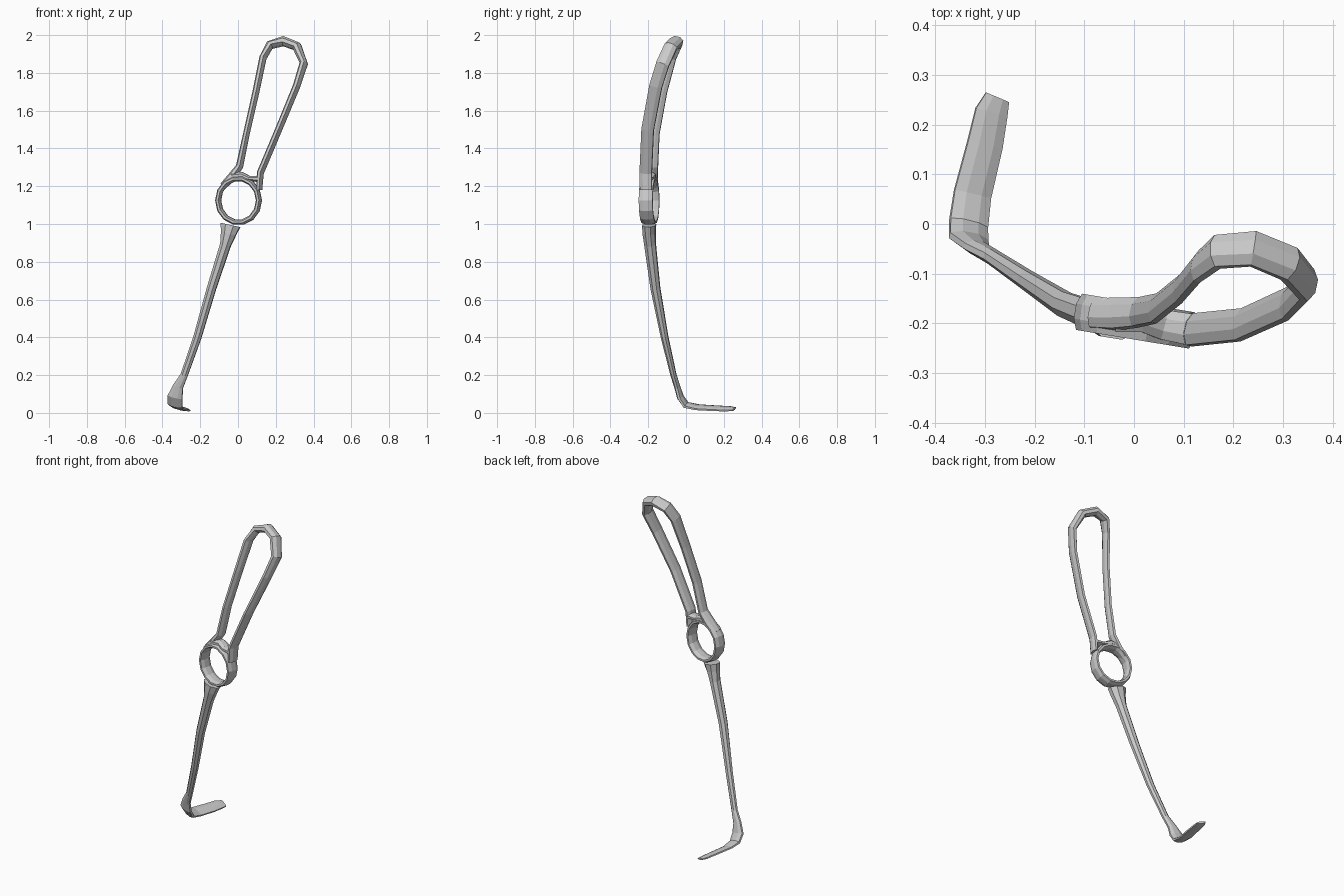
import bpy, bmesh, math
from mathutils import Vector

SIDES = 8


def sweep(name, path, ref, closed=False):
    """Sweep an octagon along (x, y, z, half size along ref, half size across)."""
    bm = bmesh.new()
    pts = [Vector(p[:3]) for p in path]
    n = len(pts)
    rings = []
    for i, p in enumerate(pts):
        if closed:
            t = pts[(i + 1) % n] - pts[i - 1]
        else:
            t = pts[min(i + 1, n - 1)] - pts[max(i - 1, 0)]
        t.normalize()
        u = Vector(ref)
        u = (u - t * u.dot(t)).normalized()
        v = t.cross(u)
        k = 1 / math.cos(math.pi / SIDES)
        ring = []
        for j in range(SIDES):
            a = 2 * math.pi * (j + 0.5) / SIDES
            ring.append(bm.verts.new(p + u * path[i][3] * k * math.cos(a)
                                     + v * path[i][4] * k * math.sin(a)))
        rings.append(ring)
    for i in range(n if closed else n - 1):
        a, b = rings[i], rings[(i + 1) % n]
        for j in range(SIDES):
            m = (j + 1) % SIDES
            bm.faces.new((a[j], a[m], b[m], b[j]))
    if not closed:
        bm.faces.new(rings[0])
        bm.faces.new(rings[-1])
    bmesh.ops.recalc_face_normals(bm, faces=bm.faces[:])
    mesh = bpy.data.meshes.new(name)
    bm.to_mesh(mesh)
    bm.free()
    obj = bpy.data.objects.new(name, mesh)
    bpy.context.collection.objects.link(obj)
    return obj


# Finger ring, turned slightly about the vertical
ring_path = []
for i in range(14):
    a = 2 * math.pi * i / 14
    x = 0.003 + 0.108 * math.cos(a)
    ring_path.append((x, -0.195 - 0.165 * x, 1.125 + 0.117 * math.sin(a), 0.037, 0.014))
sweep("finger_ring", ring_path, (-0.165, -1, 0), closed=True)

# Long open handle loop: up the left bar, over the top, down the right bar
sweep("handle_loop", [
    (-0.080, -0.180, 1.200, 0.030, 0.016),
    (-0.033, -0.181, 1.248, 0.032, 0.021),
    (0.008, -0.178, 1.305, 0.030, 0.017),
    (0.045, -0.170, 1.480, 0.030, 0.015),
    (0.095, -0.130, 1.700, 0.030, 0.016),
    (0.132, -0.085, 1.880, 0.033, 0.017),
    (0.168, -0.056, 1.947, 0.034, 0.021),
    (0.240, -0.050, 1.968, 0.035, 0.025),
    (0.312, -0.080, 1.940, 0.035, 0.024),
    (0.348, -0.122, 1.850, 0.035, 0.020),
    (0.310, -0.160, 1.730, 0.034, 0.017),
    (0.215, -0.203, 1.500, 0.033, 0.016),
    (0.118, -0.213, 1.270, 0.033, 0.016),
    (0.112, -0.212, 1.180, 0.032, 0.014),
], (-0.2, -1, 0.2))

# Web joining the two bars above the ring
sweep("handle_web", [
    (-0.035, -0.187, 1.252, 0.030, 0.018),
    (0.020, -0.190, 1.256, 0.028, 0.020),
    (0.060, -0.203, 1.242, 0.030, 0.012),
    (0.118, -0.213, 1.238, 0.032, 0.018),
], (-0.165, -1, 0))

# Tapering shaft that flares out and bends into the flat blade
sweep("shaft_and_blade", [
    (-0.040, -0.195, 0.995, 0.052, 0.035),
    (-0.050, -0.195, 0.950, 0.040, 0.033),
    (-0.066, -0.190, 0.890, 0.028, 0.030),
    (-0.140, -0.162, 0.660, 0.024, 0.025),
    (-0.215, -0.113, 0.400, 0.021, 0.019),
    (-0.285, -0.066, 0.200, 0.019, 0.015),
    (-0.317, -0.047, 0.140, 0.027, 0.014),
    (-0.333, -0.030, 0.085, 0.040, 0.015),
    (-0.333, 0.000, 0.042, 0.040, 0.014),
    (-0.325, 0.060, 0.030, 0.039, 0.010),
    (-0.300, 0.160, 0.024, 0.037, 0.010),
    (-0.287, 0.225, 0.022, 0.034, 0.009),
    (-0.275, 0.255, 0.020, 0.026, 0.006),
], (0.93, -0.15, -0.3))
